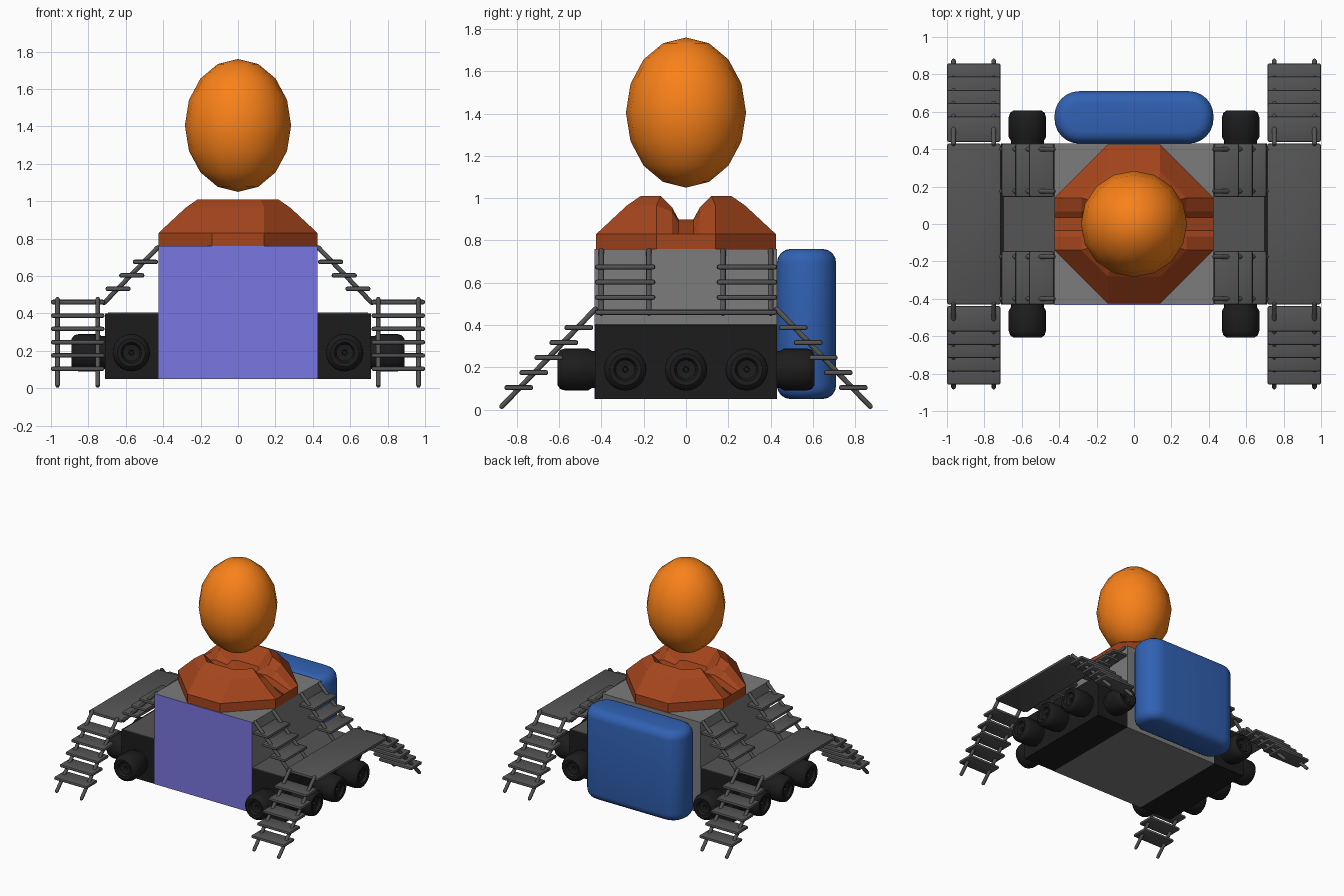
import bpy, bmesh, math
from mathutils import Vector

if "Cube" in bpy.data.objects:
    bpy.data.objects.remove(bpy.data.objects["Cube"])


def material(name, rgb):
    m = bpy.data.materials.new(name)
    m.diffuse_color = (*rgb, 1)
    m.use_nodes = True
    m.node_tree.nodes["Principled BSDF"].inputs["Base Color"].default_value = m.diffuse_color
    return m


GREY = material("body grey", (0.2, 0.2, 0.2))
DARK = material("dark metal", (0.09, 0.09, 0.09))
BLACK = material("black rubber", (0.012, 0.012, 0.012))
ORANGE = material("orange", (0.95, 0.22, 0.01))
RED = material("rust red", (0.38, 0.06, 0.012))
BLUE = material("blue", (0.03, 0.12, 0.45))
VIOLET = material("violet", (0.19, 0.18, 0.75))


def finish(name, bm, mat, smooth=False):
    bmesh.ops.recalc_face_normals(bm, faces=bm.faces[:])
    me = bpy.data.meshes.new(name)
    bm.to_mesh(me)
    bm.free()
    me.materials.append(mat)
    ob = bpy.data.objects.new(name, me)
    bpy.context.collection.objects.link(ob)
    if smooth:
        bpy.ops.object.select_all(action='DESELECT')
        ob.select_set(True)
        bpy.context.view_layer.objects.active = ob
        bpy.ops.object.shade_smooth_by_angle(angle=math.radians(40))
    return ob


def box_mesh(lo, hi):
    bm = bmesh.new()
    bmesh.ops.create_cube(bm, size=1)
    for v in bm.verts:
        v.co = Vector([(a + b) / 2 + c * (b - a) for a, b, c in zip(lo, hi, v.co)])
    return bm


def box(name, lo, hi, mat, bevel=0.0):
    bm = box_mesh(lo, hi)
    if bevel:
        bmesh.ops.bevel(bm, geom=bm.edges[:], offset=bevel, segments=2,
                        profile=0.5, affect='EDGES')
    return finish(name, bm, mat, bool(bevel))


def rail(name, p, q, r=0.013):
    # round bar with tapered tips, running from p to q
    p, q = Vector(p), Vector(q)
    length = (q - p).length
    lathe(name, [(0, 0), (r * 0.7, r * 0.3), (r, r), (r, length - r),
                 (r * 0.7, length - r * 0.3), (0, length)], p, q - p, DARK, 10)


def lathe(name, profile, base, direction, mat, sides):
    # spin (radius, height) points about the given direction
    rot = Vector(direction).to_track_quat('Z', 'Y')
    bm = bmesh.new()
    vs = [bm.verts.new((r, 0, h)) for r, h in profile]
    es = [bm.edges.new(e) for e in zip(vs, vs[1:])]
    bmesh.ops.spin(bm, geom=vs + es, cent=(0, 0, 0), axis=(0, 0, 1),
                   angle=math.tau, steps=sides)
    bmesh.ops.remove_doubles(bm, verts=bm.verts[:], dist=0.0005)
    for v in bm.verts:
        v.co = rot @ v.co + Vector(base)
    return finish(name, bm, mat, True)


# head: egg-shaped ellipsoid
bm = bmesh.new()
bmesh.ops.create_uvsphere(bm, u_segments=16, v_segments=8, radius=1)
for v in bm.verts:
    v.co = (v.co.x * 0.284, v.co.y * 0.284, 1.405 + v.co.z * 0.355)
finish("head", bm, ORANGE, True)

# collar: octagonal ring with a notch on each side and a sunken middle
bm = bmesh.new()
rings = []
for d, e, z, z1, z2 in [(0.425, 0.14, 0.76, 0.76, 0.76),
                        (0.425, 0.14, 0.83, 0.83, 0.83),
                        (0.28, 0.14, 0.965, 0.935, 0.885),
                        (0.215, 0.12, 1.01, 0.957, 0.90),
                        (0.12, 0.09, 0.90, 0.895, 0.89)]:
    quarter = [(d, 0.035, z2), (d, 0.066, z1), (d, e, z), (e, d, z)]
    pts = []
    for sx, sy in [(1, 1), (-1, 1), (-1, -1), (1, -1)]:
        part = [(sx * x, sy * y, h) for x, y, h in quarter]
        pts += part if sx * sy > 0 else part[::-1]
    rings.append([bm.verts.new(p) for p in pts])
for a, b in zip(rings, rings[1:]):
    for i in range(16):
        j = (i + 1) % 16
        bm.faces.new((a[i], a[j], b[j], b[i]))
bm.faces.new(rings[0][::-1])
centre = bm.verts.new((0, 0, 0.89))
for i in range(16):
    bm.faces.new((rings[-1][i], rings[-1][(i + 1) % 16], centre))
finish("collar", bm, RED)

# body and front panel
box("body", (-0.425, -0.428, 0.05), (0.425, 0.43, 0.76), GREY)
box("front_panel", (-0.425, -0.432, 0.05), (0.425, -0.428, 0.76), VIOLET)

# back tank: wide rounding on the upright edges, tighter on top and bottom
bm = box_mesh((-0.425, 0.43, 0.05), (0.425, 0.71, 0.76))
upright = [e for e in bm.edges if abs(e.verts[0].co.z - e.verts[1].co.z) > 0.1]
bmesh.ops.bevel(bm, geom=upright, offset=0.132, segments=6, profile=0.5, affect='EDGES')
rim = [e for e in bm.edges if abs(e.verts[0].co.z - e.verts[1].co.z) < 0.001]
bmesh.ops.bevel(bm, geom=rim, offset=0.065, segments=4, profile=0.5, affect='EDGES')
finish("back_tank", bm, BLUE, True)

# wheel with a dished hub, as (radius, height)
WHEEL = [(0.088, -0.01), (0.088, 0.015), (0.1, 0.035), (0.1, 0.14), (0.092, 0.165),
         (0.075, 0.177), (0.055, 0.174), (0.045, 0.155), (0.014, 0.15),
         (0.01, 0.135), (0, 0.135)]

for s, side in ((-1, "left"), (1, "right")):
    def sbox(name, x0, x1, y0, y1, z0, z1, mat, bevel=0.0):
        xs = sorted((s * x0, s * x1))
        return box(f"{side}_{name}", (xs[0], y0, z0), (xs[1], y1, z1), mat, bevel)

    # side chassis, deck plate and raised walkway
    sbox("chassis", 0.425, 0.712, -0.43, 0.43, 0.05, 0.40, BLACK)
    sbox("deck_plate", 0.425, 0.695, -0.43, 0.43, 0.40, 0.404, DARK)
    sbox("walkway", 0.712, 1.0, -0.43, 0.43, 0.448, 0.473, DARK, 0.01)

    # wheels along the side and on both ends
    for i, y in enumerate((-0.287, 0, 0.287)):
        lathe(f"{side}_side_wheel_{i}", WHEEL, (s * 0.712, y, 0.19), (s, 0, 0), BLACK, 24)
    for t, end in ((-1, "front"), (1, "back")):
        lathe(f"{side}_{end}_wheel", WHEEL, (s * 0.57, t * 0.43, 0.19), (0, t, 0), BLACK, 24)

        # steps from the body down to the walkway
        for y in (0.175, 0.40):
            rail(f"{side}_{end}_upper_rail", (s * 0.42, t * y, 0.762), (s * 0.725, t * y, 0.447))
        y0, y1 = sorted((t * 0.145, t * 0.43))
        for i in range(3):
            x, z = 0.495 + 0.073 * i, 0.675 - 0.072 * i
            sbox(f"{end}_upper_tread_{i}", x - 0.067, x + 0.067, y0, y1,
                 z - 0.012, z + 0.012, DARK, 0.01)

        # steps from the walkway down to the ground
        for x in (0.75, 0.965):
            rail(f"{side}_{end}_lower_rail", (s * x, t * 0.42, 0.485), (s * x, t * 0.88, 0.006))
        for i in range(5):
            y, z = 0.507 + 0.071 * i, 0.388 - 0.071 * i
            y0, y1 = sorted((t * (y - 0.068), t * (y + 0.068)))
            sbox(f"{end}_lower_tread_{i}", 0.714, 1.0, y0, y1,
                 z - 0.012, z + 0.012, DARK, 0.01)
